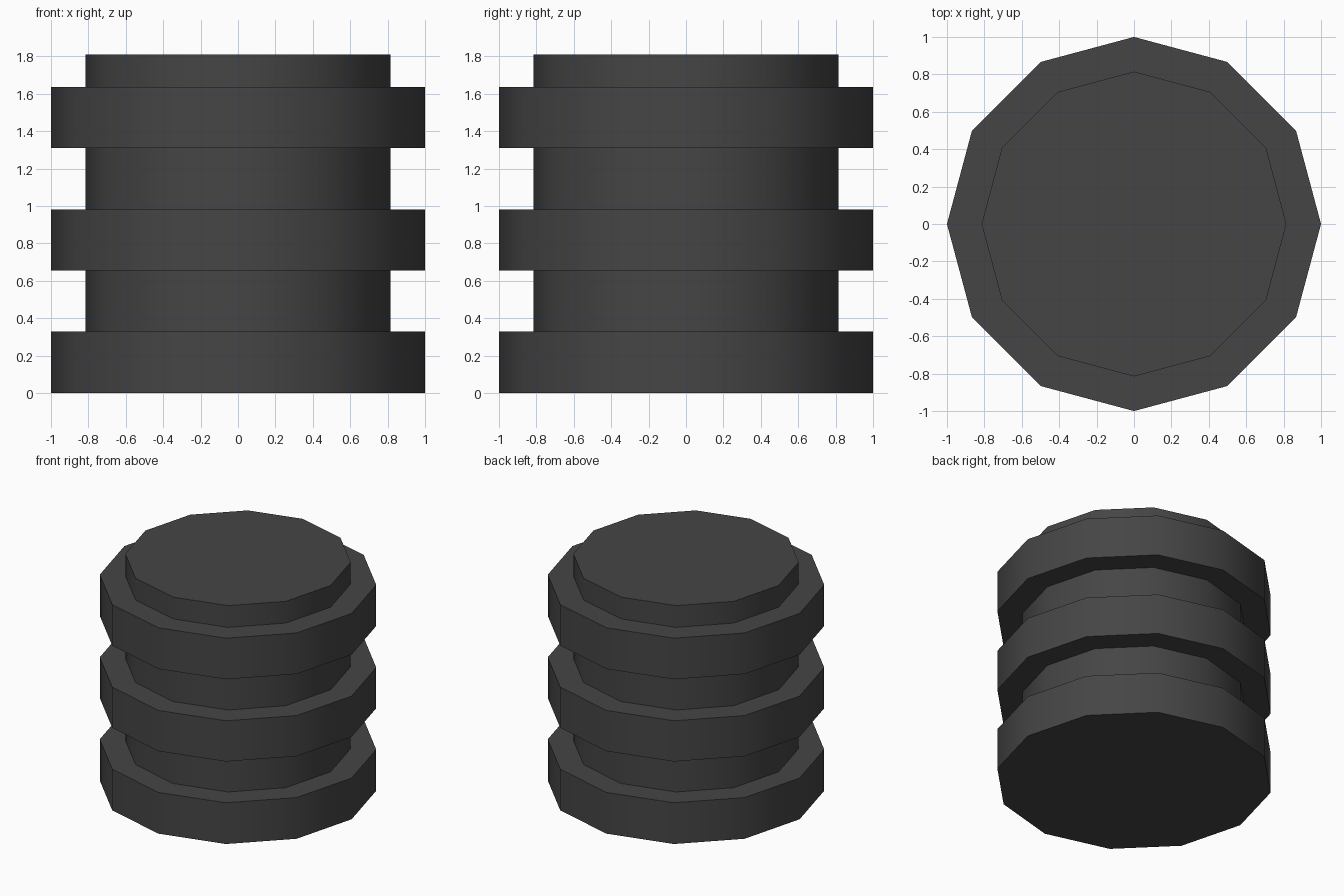
import bpy, bmesh, math

if "Cube" in bpy.data.objects:
    bpy.data.objects.remove(bpy.data.objects["Cube"])

SIDES = 12
R_OUT, R_IN = 1.0, 0.815
LEVELS = [0, 0.328, 0.656, 0.98, 1.31, 1.637, 1.81]

# Stepped profile: alternating wide ribs and narrow grooves
profile = []
for i, (lo, hi) in enumerate(zip(LEVELS, LEVELS[1:])):
    r = R_OUT if i % 2 == 0 else R_IN
    profile += [(r, lo), (r, hi)]

# Ribbed body: lathe the profile and close both ends
bm = bmesh.new()
rings = [[bm.verts.new((r * math.cos(math.tau * k / SIDES),
                        r * math.sin(math.tau * k / SIDES), z))
          for k in range(SIDES)] for r, z in profile]
for a, b in zip(rings, rings[1:]):
    for k in range(SIDES):
        n = (k + 1) % SIDES
        bm.faces.new((a[k], a[n], b[n], b[k]))
bm.faces.new(rings[0][::-1])
bm.faces.new(rings[-1])

mesh = bpy.data.meshes.new("ribbed_cylinder")
bm.to_mesh(mesh)
bm.free()
body = bpy.data.objects.new("ribbed_cylinder", mesh)
bpy.context.collection.objects.link(body)

# Dark grey finish
mat = bpy.data.materials.new("dark_grey")
mat.diffuse_color = (0.06, 0.06, 0.06, 1)
mat.use_nodes = True
mat.node_tree.nodes["Principled BSDF"].inputs["Base Color"].default_value = mat.diffuse_color
mesh.materials.append(mat)

# Smooth around the sides, sharp at the steps
bpy.context.view_layer.objects.active = body
body.select_set(True)
bpy.ops.object.shade_smooth_by_angle(angle=math.radians(40))
